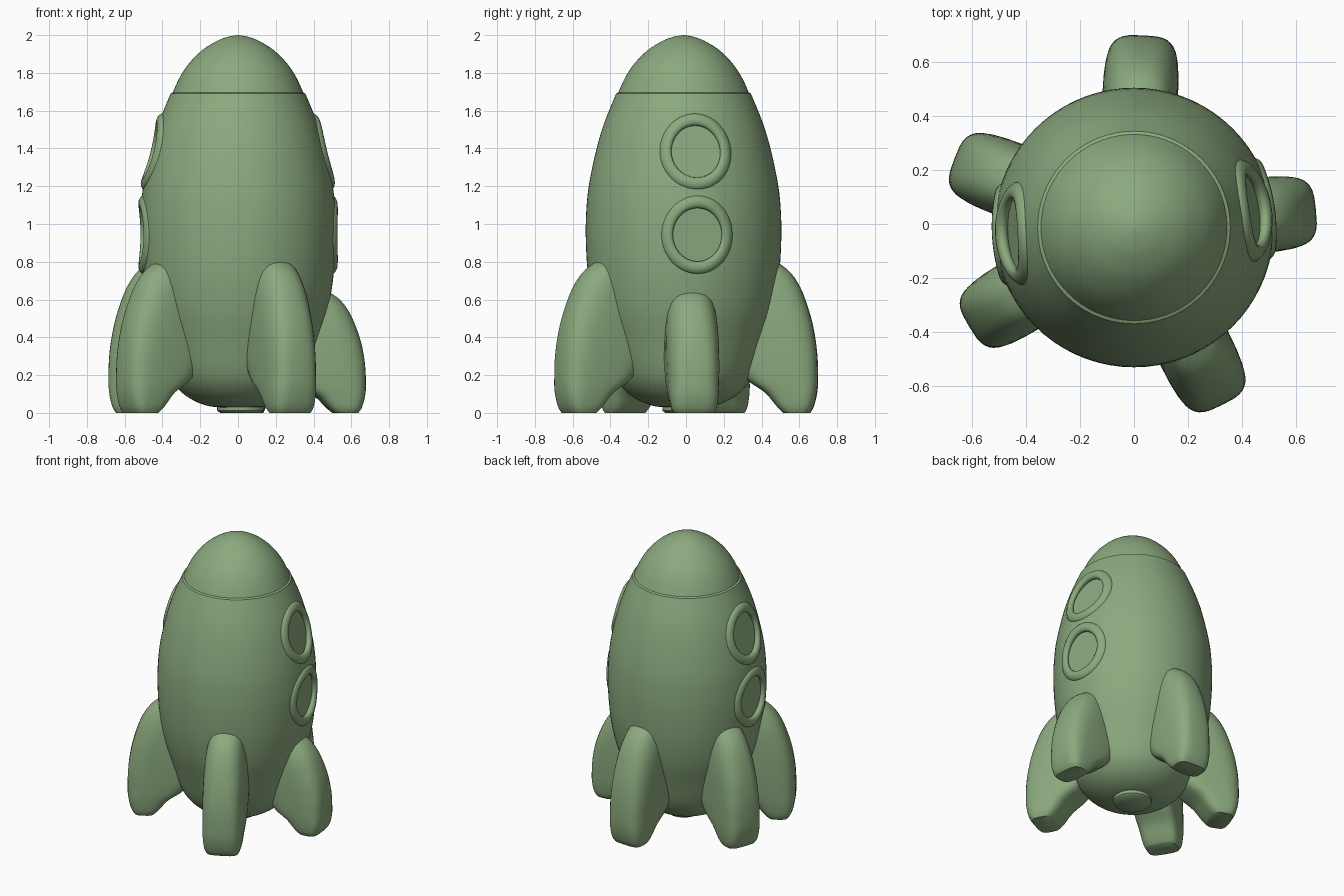
import bpy, bmesh, math
from mathutils import Vector, Matrix

if "Cube" in bpy.data.objects:
    bpy.data.objects.remove(bpy.data.objects["Cube"])

CENTRE = Vector((0, -0.013, 0))
PAINT = bpy.data.materials.new("green_paint")
PAINT.diffuse_color = (0.26, 0.40, 0.21, 1)
PAINT.use_nodes = True
PAINT.node_tree.nodes["Principled BSDF"].inputs["Base Color"].default_value = PAINT.diffuse_color


def smooth(ob, angle=40):
    bpy.ops.object.select_all(action='DESELECT')
    ob.select_set(True)
    bpy.context.view_layer.objects.active = ob
    bpy.ops.object.shade_smooth_by_angle(angle=math.radians(angle))


def finish(bm, name, angle=40):
    bmesh.ops.recalc_face_normals(bm, faces=bm.faces)
    me = bpy.data.meshes.new(name)
    bm.to_mesh(me)
    bm.free()
    me.materials.append(PAINT)
    ob = bpy.data.objects.new(name, me)
    bpy.context.collection.objects.link(ob)
    smooth(ob, angle)
    return ob


def spline(pts, steps=4):
    """Smooth curve through the given points (any dimension)."""
    P = [pts[0]] + list(pts) + [pts[-1]]
    out = []
    for i in range(1, len(P) - 2):
        for s in range(steps):
            t = s / steps
            out.append(tuple(
                0.5 * (2 * b + (c - a) * t + (2 * a - 5 * b + 4 * c - d) * t * t
                       + (3 * b - a - 3 * c + d) * t ** 3)
                for a, b, c, d in zip(*P[i - 1:i + 3])))
    return out + [tuple(pts[-1])]


def loft(rings, name, angle=40):
    """Skin closed rings of equal size and cap both ends."""
    bm = bmesh.new()
    loops = [[bm.verts.new(p) for p in r] for r in rings]
    n = len(loops[0])
    for a, b in zip(loops, loops[1:]):
        for i in range(n):
            j = (i + 1) % n
            bm.faces.new((a[i], a[j], b[j], b[i]))
    bm.faces.new(loops[0])
    bm.faces.new(loops[-1])
    return finish(bm, name, angle)


def revolve(profile, name, centre=CENTRE, n=72):
    return loft([[centre + Vector((r * math.cos(2 * math.pi * i / n),
                                   r * math.sin(2 * math.pi * i / n), z))
                  for i in range(n)] for r, z in profile], name)


# Hull, nose cone and exhaust
hull = revolve(spline([(0.06, 0.028), (0.15, 0.035), (0.24, 0.068), (0.315, 0.125),
                       (0.37, 0.21), (0.425, 0.38), (0.475, 0.545), (0.505, 0.72),
                       (0.517, 0.9), (0.516, 1.05), (0.502, 1.2), (0.463, 1.39),
                       (0.418, 1.54), (0.357, 1.69)]) + [(0.34, 1.7)], "hull")
revolve(spline([(0.35, 1.685), (0.312, 1.77), (0.262, 1.847), (0.19, 1.92),
                (0.11, 1.97), (0.05, 1.992), (0.004, 2.0)]), "nose_cone")
revolve([(0.11, 0.0), (0.125, 0.012), (0.125, 0.06)], "exhaust", Vector((0.015, 0, 0)), 32)

# Fins: rounded slices stacked upwards (height, inner, outer, half thickness)
SLICES = spline([(0, 0.53, 0.67, 0.105), (0.035, 0.495, 0.69, 0.12),
                 (0.11, 0.43, 0.708, 0.13), (0.19, 0.32, 0.713, 0.136),
                 (0.33, 0.25, 0.707, 0.14), (0.47, 0.25, 0.685, 0.14),
                 (0.6, 0.25, 0.646, 0.134), (0.69, 0.25, 0.605, 0.122),
                 (0.76, 0.25, 0.55, 0.105), (0.82, 0.25, 0.46, 0.08)], 3)


def fin(name, angle, length=1.0, height=1.0, n=36):
    rot = Matrix.Rotation(math.radians(angle), 3, 'Z')
    rings = []
    for z, r0, r1, half in SLICES:
        power = 0.56 + 0.34 * max(0, (z - 0.3) / 0.52)  # rounder towards the top
        ring = []
        for i in range(n):
            c, s = math.cos(2 * math.pi * i / n), math.sin(2 * math.pi * i / n)
            u = math.copysign(abs(c) ** power, c)
            v = math.copysign(abs(s) ** power, s)
            x = ((r0 + r1) / 2 + u * (r1 - r0) / 2) * length
            ring.append(CENTRE + rot @ Vector((x, v * half, max(z, 0) * height)))
        rings.append(ring)
    loft(rings, name, 50)


fin("back_fin", 87.3)
fin("back_left_fin", 159)
fin("front_left_fin", 211)
fin("front_fin", -63.5, 1.03)
fin("right_fin", 5.5, 0.95, 0.81)

# Portholes: a shallow flat-bottomed recess with a round frame, two per side
for side, azimuth in (("right", 8.5), ("left", 183)):
    for level, z, r, tilt in (("upper", 1.385, 0.457, 14), ("lower", 0.943, 0.511, 0)):
        a, e = math.radians(azimuth), math.radians(tilt)
        mat = (Matrix.Translation(CENTRE + Vector((r * math.cos(a), r * math.sin(a), z)))
               @ Matrix.Rotation(a, 4, 'Z') @ Matrix.Rotation(math.pi / 2 - e, 4, 'Y')
               @ Matrix.Diagonal((1.03, 0.95, 1, 1)))
        bm = bmesh.new()
        bmesh.ops.create_cone(bm, cap_ends=True, segments=48, radius1=0.16,
                              radius2=0.16, depth=0.2,
                              matrix=mat @ Matrix.Translation((0, 0, 0.072)))
        cutter = finish(bm, "cutter")
        mod = hull.modifiers.new("recess", 'BOOLEAN')
        mod.operation, mod.solver, mod.object = 'DIFFERENCE', 'EXACT', cutter
        bpy.context.view_layer.objects.active = hull
        bpy.ops.object.modifier_apply(modifier=mod.name)
        bpy.data.objects.remove(cutter)

        # Frame, flattened and bent to follow the hull
        bpy.ops.mesh.primitive_torus_add(major_radius=0.17, minor_radius=0.033,
                                         major_segments=48, minor_segments=14)
        frame = bpy.context.object
        frame.name = f"{side}_{level}_window_frame"
        for v in frame.data.vertices:
            v.co.z = v.co.z * 0.75 - v.co.y ** 2 - v.co.x ** 2 * 0.3
        frame.data.transform(mat)
        frame.data.materials.append(PAINT)
        smooth(frame, 60)
smooth(hull, 35)
